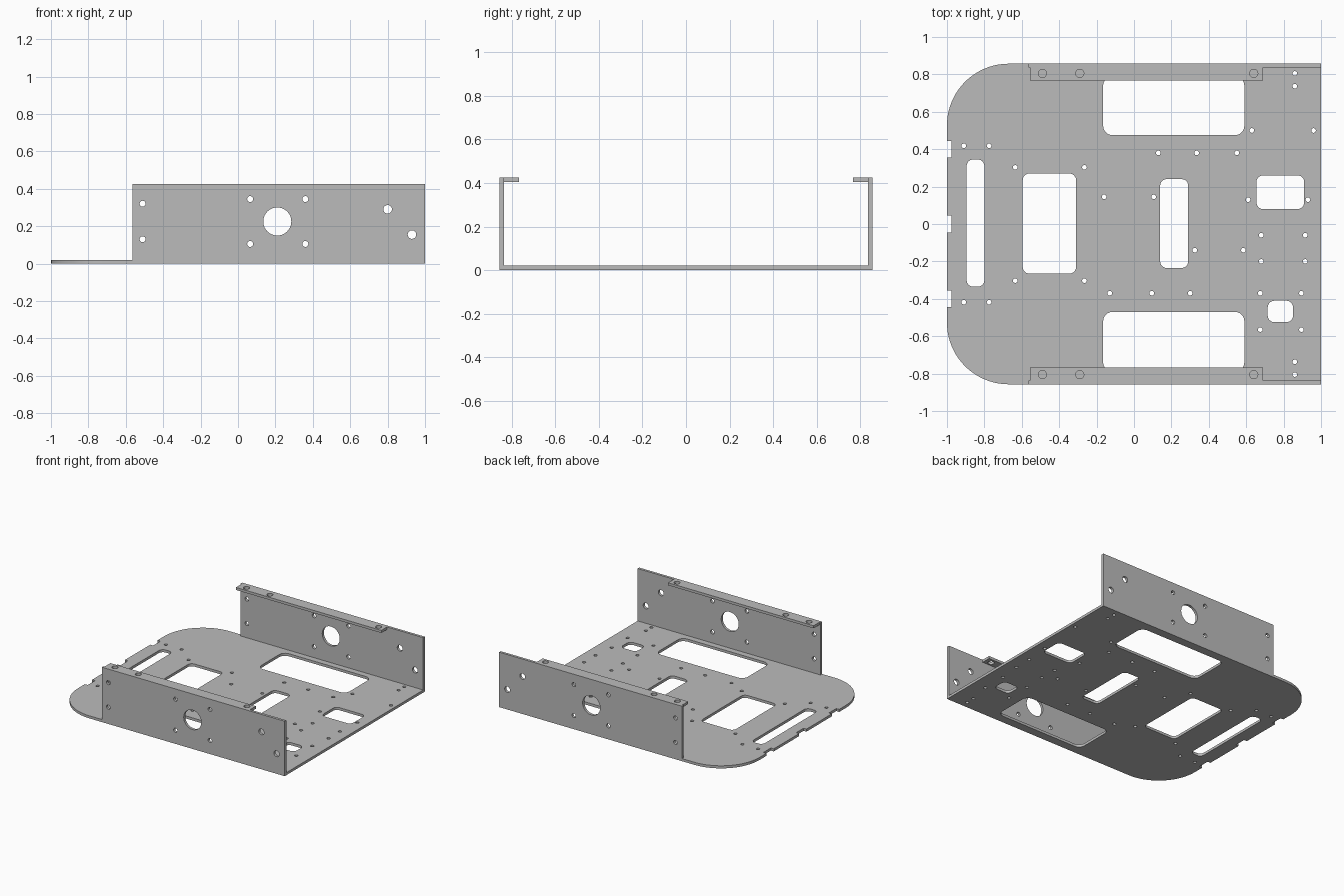
import bpy, bmesh
from math import cos, sin, pi, radians
from mathutils import Matrix

default = bpy.data.objects.get("Cube")
if default:
    bpy.data.objects.remove(default)

THICK = 0.02        # sheet thickness
HALF = 0.857        # half width of the tray
HEIGHT = 0.425      # top of the folded sides
WALL_BACK = -0.565  # where the folded sides begin

metal = bpy.data.materials.new("grey sheet metal")
metal.use_nodes = True
grey = (0.5, 0.5, 0.5, 1)
metal.diffuse_color = grey
metal.node_tree.nodes["Principled BSDF"].inputs["Base Color"].default_value = grey


def arc(cx, cy, radius, start, end, steps):
    angles = [radians(start + (end - start) * i / steps) for i in range(steps + 1)]
    return [(cx + radius * cos(a), cy + radius * sin(a)) for a in angles]


def circle(x, y, radius, steps=20):
    return arc(x, y, radius, 0, 360, steps)[:-1]


def rounded(left, right, low, high, radius):
    corners = [(right - radius, high - radius), (left + radius, high - radius),
               (left + radius, low + radius), (right - radius, low + radius)]
    points = []
    for i, (x, y) in enumerate(corners):
        points += arc(x, y, radius, i * 90, i * 90 + 90, 6)
    return points


def rectangle(left, right, low, high):
    return [(left, low), (right, low), (right, high), (left, high)]


def sheet(name, loops, matrix):
    """Fill an outline with holes, thicken it and place it."""
    bm = bmesh.new()
    for loop in loops:
        verts = [bm.verts.new((x, y, 0)) for x, y in loop]
        for a, b in zip(verts, verts[1:] + verts[:1]):
            bm.edges.new((a, b))
    bmesh.ops.triangle_fill(bm, edges=bm.edges[:], use_beauty=True)
    raised = bmesh.ops.extrude_face_region(bm, geom=bm.faces[:], use_keep_orig=True)
    moved = [v for v in raised["geom"] if isinstance(v, bmesh.types.BMVert)]
    bmesh.ops.translate(bm, verts=moved, vec=(0, 0, THICK))
    bmesh.ops.transform(bm, matrix=matrix, verts=bm.verts[:])
    bmesh.ops.recalc_face_normals(bm, faces=bm.faces[:])
    mesh = bpy.data.meshes.new(name)
    bm.to_mesh(mesh)
    bm.free()
    mesh.materials.append(metal)
    obj = bpy.data.objects.new(name, mesh)
    bpy.context.collection.objects.link(obj)
    bpy.ops.object.select_all(action="DESELECT")
    obj.select_set(True)
    bpy.context.view_layer.objects.active = obj
    bpy.ops.object.shade_smooth_by_angle(angle=radians(30))


# Base outline: rounded tail, three edge notches, stepped in where the sides fold
corner = 0.33
inner = HALF - THICK
outline = [(1, -inner), (1, inner), (WALL_BACK, inner), (WALL_BACK, HALF)]
outline += arc(corner - 1, HALF - corner, corner, 90, 180, 20)
for middle in (0.4, 0, -0.4):
    top, bottom = middle + 0.045, middle - 0.045
    outline += [(-1, top), (-0.975, top), (-0.975, bottom), (-1, bottom)]
outline += arc(corner - 1, corner - HALF, corner, 180, 270, 20)
outline += [(WALL_BACK, -HALF), (WALL_BACK, -inner)]

# Large openings in the base
openings = [
    rounded(-0.165, 0.59, 0.475, 0.79, 0.05),
    rounded(-0.165, 0.59, -0.79, -0.47, 0.05),
    rounded(-0.595, -0.31, -0.265, 0.27, 0.035),
    rounded(-0.895, -0.8, -0.335, 0.345, 0.035),
    rounded(0.14, 0.29, -0.235, 0.24, 0.035),
    rounded(0.655, 0.91, 0.08, 0.26, 0.035),
    rounded(0.715, 0.85, -0.525, -0.41, 0.035),
]

# Screw holes in the base, grouped into rows of equal y
hole_rows = {
    0.5: (0.63, 0.96), 0.38: (0.13, 0.335, 0.55), 0.145: (-0.16, 0.105),
    0.13: (0.61, 0.93), -0.06: (0.68, 0.915), -0.2: (0.68, 0.915),
    -0.14: (0.325, 0.585), -0.565: (0.675, 0.895),
    -0.37: (-0.13, 0.095, 0.3, 0.675, 0.895),
}
mirrored_rows = {0.418: (-0.91, -0.775), 0.303: (-0.635, -0.265),
                 0.805: (0.86,), 0.737: (0.86,)}
for y, row in mirrored_rows.items():
    hole_rows[y] = hole_rows[-y] = row
holes = [circle(x, y, 0.0125, 14) for y, row in hole_rows.items() for x in row]
sheet("base_plate", [outline] + openings + holes, Matrix())

# Folded side walls and their inward top flanges
wall_loops = [rectangle(WALL_BACK, 1, 0, HEIGHT), circle(0.21, 0.225, 0.075, 40),
              circle(0.8, 0.29, 0.023), circle(0.93, 0.155, 0.023)]
wall_loops += [circle(-0.51, z, 0.016) for z in (0.13, 0.32)]
wall_loops += [circle(x, z, 0.016) for x in (0.065, 0.36) for z in (0.105, 0.345)]
flange_loops = [rectangle(-0.555, 0.69, 0.767, inner)]
flange_loops += [circle(x, 0.805, 0.022) for x in (-0.49, -0.29, 0.64)]

upright = Matrix.Translation((0, HALF, 0)) @ Matrix.Rotation(pi / 2, 4, "X")
lifted = Matrix.Translation((0, 0, HEIGHT - THICK))
for side, flip in (("left", 1), ("right", -1)):
    mirror = Matrix.Diagonal((1, flip, 1, 1))
    sheet(f"{side}_wall", wall_loops, mirror @ upright)
    sheet(f"{side}_flange", flange_loops, mirror @ lifted)
